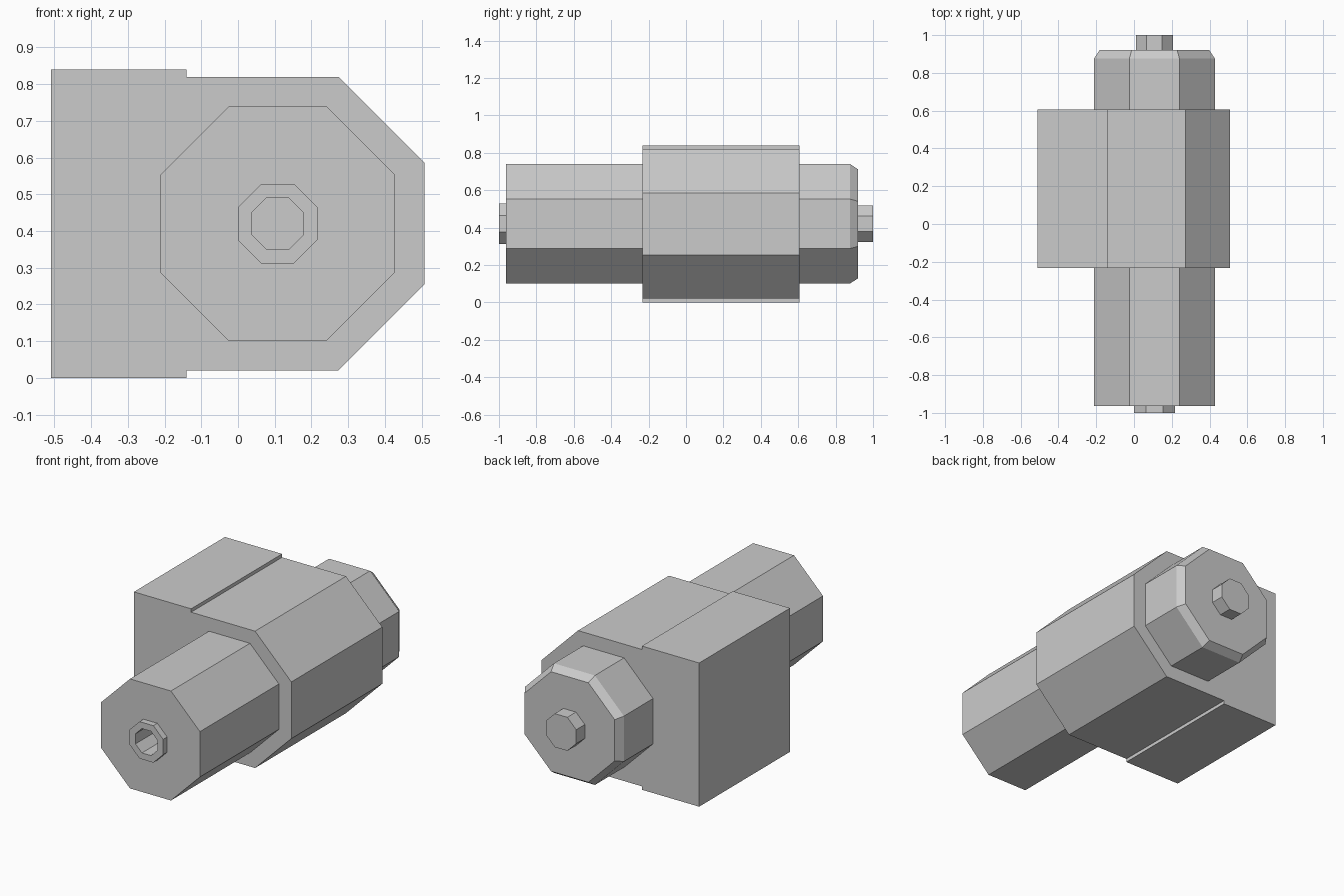
import bpy
import bmesh
from math import cos, sin, pi, tan

if "Cube" in bpy.data.objects:
    bpy.data.objects.remove(bpy.data.objects["Cube"], do_unlink=True)

AXIS_X, AXIS_Z = 0.108, 0.42      # shared axis of the barrels
FRONT_Y, BACK_Y = -0.233, 0.607   # ends of the housing

grey = bpy.data.materials.new("plain_grey")
grey.use_nodes = True
colour = (0.6, 0.6, 0.6, 1)
grey.diffuse_color = colour
grey.node_tree.nodes["Principled BSDF"].inputs["Base Color"].default_value = colour


def finish(name, bm):
    bmesh.ops.recalc_face_normals(bm, faces=bm.faces)
    mesh = bpy.data.meshes.new(name)
    bm.to_mesh(mesh)
    bm.free()
    mesh.materials.append(grey)
    obj = bpy.data.objects.new(name, mesh)
    bpy.context.collection.objects.link(obj)
    return obj


def octagon_lathe(name, stations):
    """Closed eight-sided solid from (y, half width) stations."""
    bm = bmesh.new()
    rings = []
    for y, half in stations:
        r = half / cos(pi / 8)
        angles = [(i + 0.5) * pi / 4 for i in range(8)]
        rings.append([bm.verts.new((AXIS_X + r * cos(a), y, AXIS_Z + r * sin(a)))
                      for a in angles])
    for a, b in zip(rings, rings[1:]):
        for i in range(8):
            j = (i + 1) % 8
            bm.faces.new((a[i], a[j], b[j], b[i]))
    bm.faces.new(rings[0])
    bm.faces.new(rings[-1])
    return finish(name, bm)


def extrude_profile(name, profile):
    """Extrude an x-z outline along the housing length."""
    bm = bmesh.new()
    face = bm.faces.new([bm.verts.new((x, FRONT_Y, z)) for x, z in profile])
    geom = bmesh.ops.extrude_face_region(bm, geom=[face], use_keep_orig=True)["geom"]
    verts = [g for g in geom if isinstance(g, bmesh.types.BMVert)]
    bmesh.ops.translate(bm, verts=verts, vec=(0, BACK_Y - FRONT_Y, 0))
    return finish(name, bm)


# Square mounting block on the side
left, seam = -0.51, -0.14
extrude_profile("mounting_block", [(left, 0), (seam, 0), (seam, 0.84), (left, 0.84)])

# Housing with chamfered outer corners
half = 0.4
flat = half * tan(pi / 8)
extrude_profile("housing", [
    (seam, AXIS_Z - half), (AXIS_X + flat, AXIS_Z - half),
    (AXIS_X + half, AXIS_Z - flat), (AXIS_X + half, AXIS_Z + flat),
    (AXIS_X + flat, AXIS_Z + half), (seam, AXIS_Z + half)])

# Front barrel with raised collar and socket
octagon_lathe("front_barrel", [
    (FRONT_Y, 0.32), (-0.963, 0.32), (-0.963, 0.108),
    (-1, 0.108), (-1, 0.071), (-0.7, 0.071)])

# Rear barrel with bevelled rim and peg
octagon_lathe("rear_barrel", [
    (BACK_Y, 0.32), (0.876, 0.32), (0.92, 0.291),
    (0.92, 0.098), (1, 0.098)])
